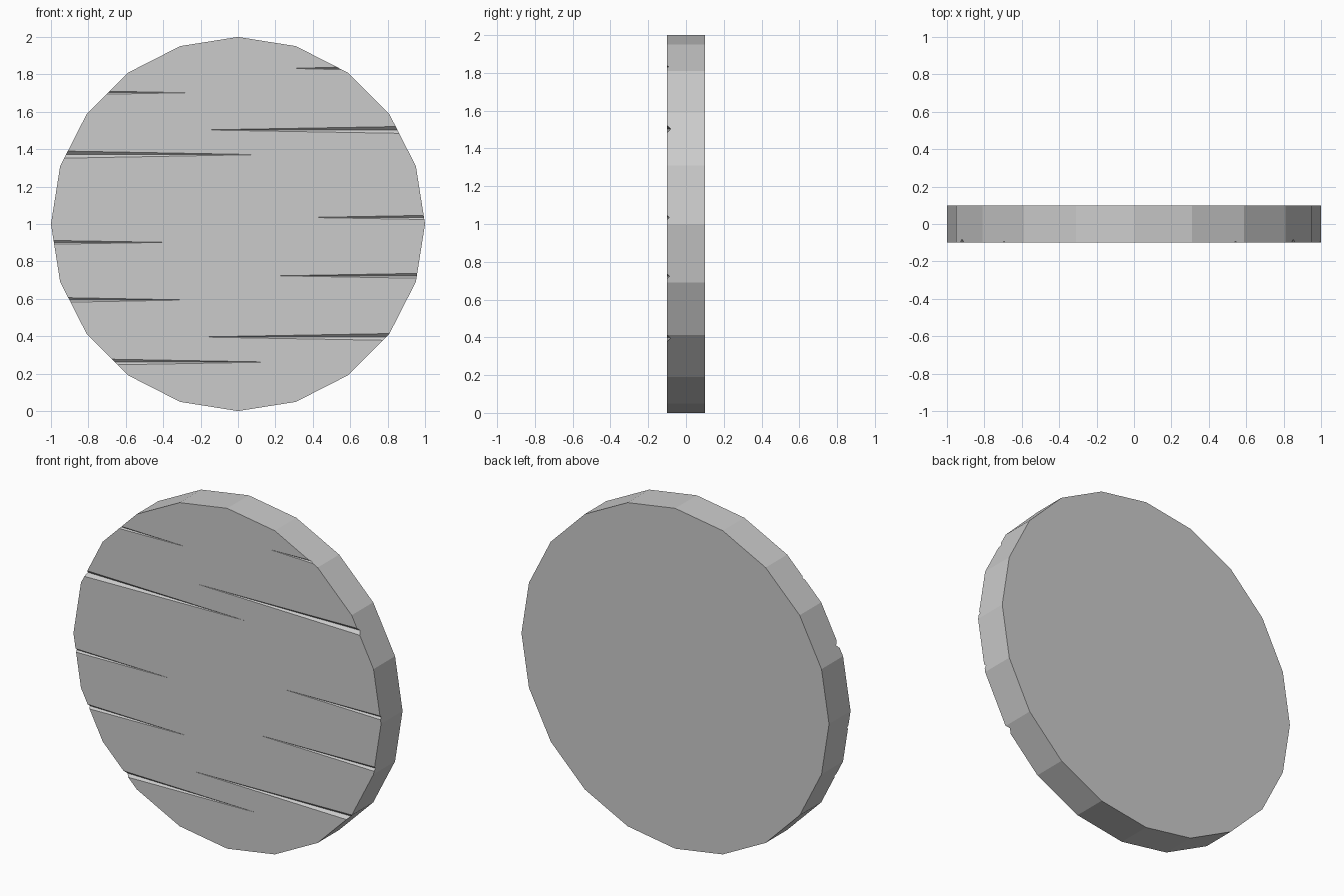
import bpy
import bmesh
import math

if "Cube" in bpy.data.objects:
    bpy.data.objects.remove(bpy.data.objects["Cube"])

THICK = 0.2

# Disc: upright 20-sided cylinder standing on the ground
bpy.ops.mesh.primitive_cylinder_add(vertices=20, radius=1, depth=THICK,
                                    location=(0, 0, 1),
                                    rotation=(math.pi / 2, 0, 0))
disc = bpy.context.object
disc.name = "round_disc"
bpy.ops.object.transform_apply(location=True, rotation=True, scale=True)

# Grooves: tip x, rim x, height z, half width at the rim
grooves = [
    (0.285, 0.545, 1.832, 0.007),
    (-0.195, 0.845, 1.503, 0.018),
    (0.37, 0.993, 1.035, 0.011),
    (0.21, 0.955, 0.723, 0.013),
    (-0.22, 0.79, 0.396, 0.018),
    (-0.27, -0.695, 1.702, 0.008),
    (0.11, -0.925, 1.371, 0.019),
    (-0.38, -0.985, 0.902, 0.010),
    (-0.26, -0.90, 0.594, 0.012),
    (0.185, -0.665, 0.262, 0.015),
]


def add_spike(bm, tip_x, rim_x, z, half):
    """Tapered square spike lying in the front face, running past the rim."""
    k = 1.15
    end_x = tip_x + (rim_x - tip_x) * k
    h, y = half * k, -THICK / 2
    tip = bm.verts.new((tip_x, y, z))
    ring = [bm.verts.new((end_x, y + dy * h, z + dz * h))
            for dy, dz in ((1, 0), (0, 1), (-1, 0), (0, -1))]
    bm.faces.new(ring)
    for i in range(4):
        bm.faces.new((ring[(i + 1) % 4], ring[i], tip))


bm = bmesh.new()
for g in grooves:
    add_spike(bm, *g)
bmesh.ops.recalc_face_normals(bm, faces=bm.faces)
mesh = bpy.data.meshes.new("groove_cutter")
bm.to_mesh(mesh)
bm.free()
cutter = bpy.data.objects.new("groove_cutter", mesh)
bpy.context.collection.objects.link(cutter)
cutter.hide_render = True

# Carve the grooves into the front face
mod = disc.modifiers.new("grooves", 'BOOLEAN')
mod.operation = 'DIFFERENCE'
mod.solver = 'EXACT'
mod.object = cutter
bpy.context.view_layer.objects.active = disc
bpy.ops.object.modifier_apply(modifier=mod.name)
bpy.data.objects.remove(cutter)
